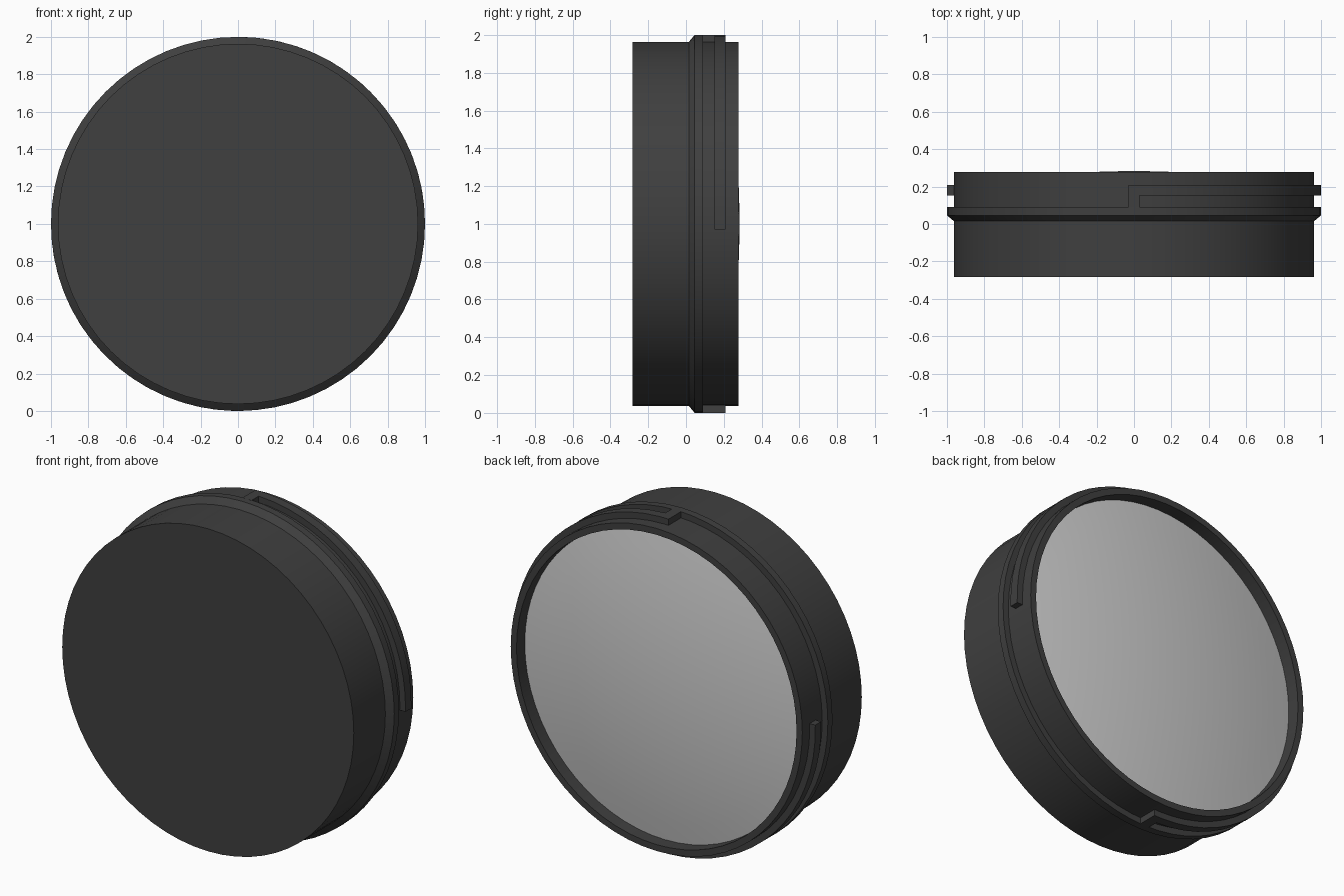
import bpy, bmesh
from math import sin, cos, pi, radians

if "Cube" in bpy.data.objects:
    bpy.data.objects.remove(bpy.data.objects["Cube"])

SIDES = 64


def point(r, y, t):
    """Angle t runs clockwise from the top, seen from the front."""
    return (r * sin(t), y, 1 + r * cos(t))


def finish(bm, name, mat=None):
    bmesh.ops.recalc_face_normals(bm, faces=bm.faces)
    me = bpy.data.meshes.new(name)
    bm.to_mesh(me)
    bm.free()
    ob = bpy.data.objects.new(name, me)
    bpy.context.collection.objects.link(ob)
    if mat:
        me.materials.append(mat)
    bpy.ops.object.select_all(action='DESELECT')
    bpy.context.view_layer.objects.active = ob
    ob.select_set(True)
    bpy.ops.object.shade_smooth_by_angle(angle=radians(30))
    return ob


def revolve(name, profile, mat=None, cap_first=False):
    """Spin (radius, y) points around the y axis."""
    bm = bmesh.new()
    rings = [[bm.verts.new(point(r, y, 2 * pi * i / SIDES)) for i in range(SIDES)]
             if r > 0 else [bm.verts.new(point(0, y, 0))] * SIDES
             for r, y in profile]
    if cap_first:
        bm.faces.new(rings[0])
    for a, b in zip(rings, rings[1:]):
        for i in range(SIDES):
            j = (i + 1) % SIDES
            bm.faces.new(list(dict.fromkeys((a[i], a[j], b[j], b[i]))))
    return finish(bm, name, mat)


def bayonet_tab(name, start, mat):
    """L-shaped lug: a short stop plus a long quarter-turn strip."""
    steps = 16
    angles = [-0.03] + [0.03 + 1.57 * i / steps for i in range(steps + 1)]
    levels = [0.085, 0.152, 0.208]
    bm = bmesh.new()
    grid = [[bm.verts.new(point(0.94, y, start + t)) for y in levels] for t in angles]
    for i in range(len(angles) - 1):
        for k in (0, 1):
            if k == 1 or i == 0:
                bm.faces.new((grid[i][k], grid[i + 1][k],
                              grid[i + 1][k + 1], grid[i][k + 1]))
    bmesh.ops.delete(bm, geom=[v for v in bm.verts if not v.link_faces], context='VERTS')
    ext = bmesh.ops.extrude_face_region(bm, geom=bm.faces[:], use_keep_orig=True)
    for v in ext['geom']:
        if isinstance(v, bmesh.types.BMVert):
            v.co.x *= 1 / 0.94
            v.co.z = 1 + (v.co.z - 1) / 0.94
    return finish(bm, name, mat)


black = bpy.data.materials.new("black_plastic")
black.diffuse_color = (0.05, 0.05, 0.05, 1)
black.use_nodes = True
black.node_tree.nodes["Principled BSDF"].inputs["Base Color"].default_value = black.diffuse_color

# Housing with closed front, chamfered flange and thin rear rim
revolve("housing", [(0.963, -0.283), (0.963, 0.015), (1, 0.046), (1, 0.09),
                    (0.963, 0.09), (0.963, 0.278), (0.925, 0.278), (0.925, 0.18)],
        black, cap_first=True)

# Gently domed rear disc, slightly recessed at its edge
revolve("domed_disc", [(0.925 * (1 - i / 8), 0.283 - 0.083 * (1 - i / 8) ** 2)
                       for i in range(9)])

# Two opposite bayonet tabs
for n in range(2):
    bayonet_tab(f"bayonet_tab_{n + 1}", n * pi, black)
